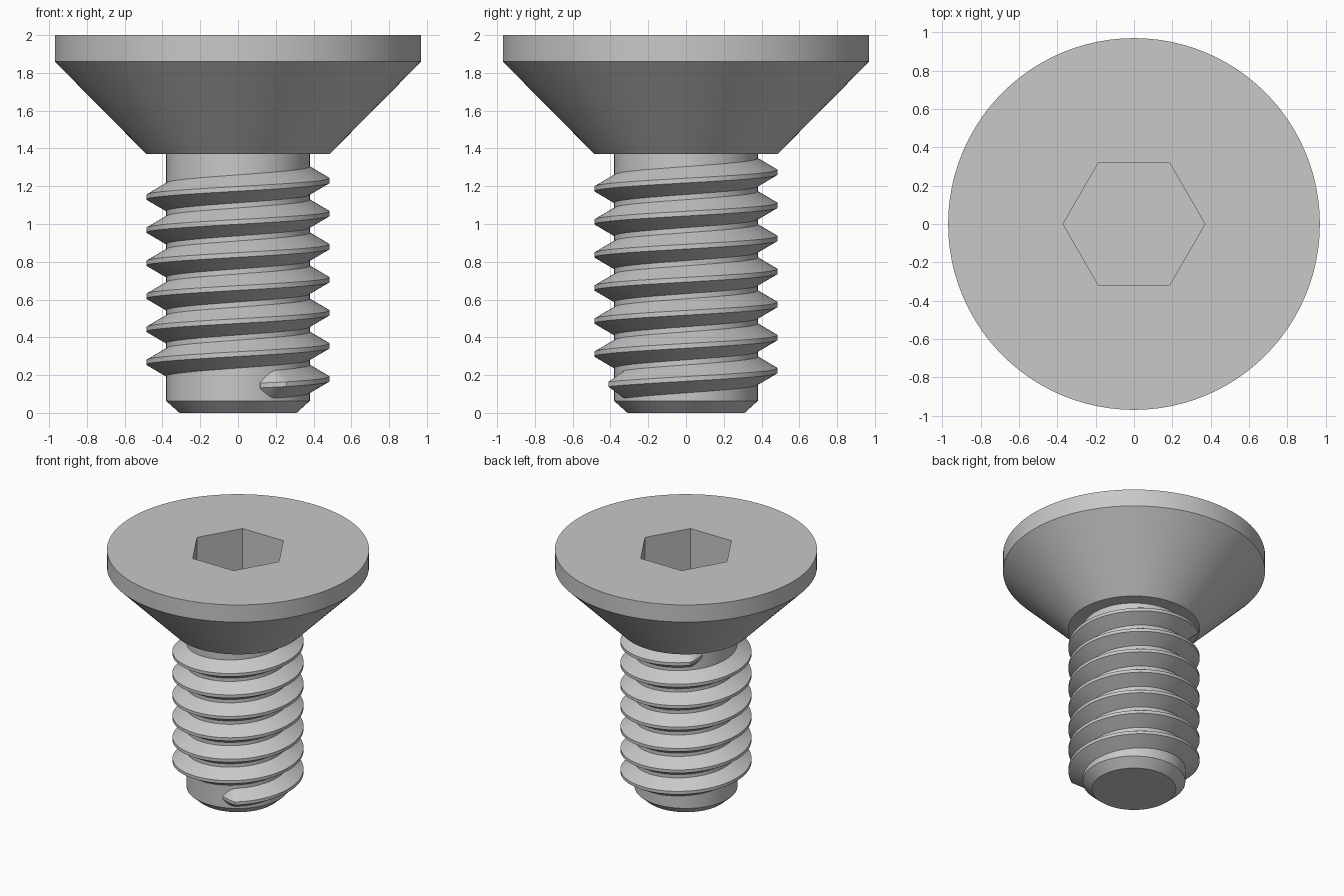
import bpy, bmesh
from math import sin, cos, pi, radians

default = bpy.data.objects.get("Cube")
if default:
    bpy.data.objects.remove(default, do_unlink=True)

steel = bpy.data.materials.new("grey steel")
steel.use_nodes = True
steel.diffuse_color = (0.58, 0.58, 0.58, 1)
steel.node_tree.nodes["Principled BSDF"].inputs["Base Color"].default_value = (0.58, 0.58, 0.58, 1)

SIDES = 96


def ring(bm, radius, z, sides=SIDES):
    return [bm.verts.new((radius * cos(2 * pi * i / sides), radius * sin(2 * pi * i / sides), z))
            for i in range(sides)]


def skin(bm, a, b):
    """Join two equal closed loops with quads."""
    n = len(a)
    for i in range(n):
        j = (i + 1) % n
        bm.faces.new((a[i], a[j], b[j], b[i]))


def lathe(bm, profile):
    rings = [ring(bm, r, z) for r, z in profile]
    for a, b in zip(rings, rings[1:]):
        skin(bm, a, b)
    return rings


def finish(name, bm):
    bmesh.ops.recalc_face_normals(bm, faces=bm.faces)
    mesh = bpy.data.meshes.new(name)
    bm.to_mesh(mesh)
    bm.free()
    mesh.materials.append(steel)
    obj = bpy.data.objects.new(name, mesh)
    bpy.context.collection.objects.link(obj)
    bpy.ops.object.select_all(action='DESELECT')
    obj.select_set(True)
    bpy.context.view_layer.objects.active = obj
    bpy.ops.object.shade_smooth_by_angle(angle=radians(25))
    return obj


# Body: chamfered shank, countersunk head and hexagonal socket in one shell
SHANK = 0.38
bm = bmesh.new()
rings = lathe(bm, [(0.31, 0), (SHANK, 0.063), (SHANK, 1.37), (0.485, 1.37), (0.97, 1.86), (0.97, 2)])
bm.faces.new(rings[0])
hex_top = ring(bm, 0.37, 2, 6)
hex_floor = ring(bm, 0.37, 1.53, 6)
skin(bm, hex_floor, hex_top)
bm.faces.new(hex_floor)
# Flat top between the rim and the socket, one sector per socket corner
rim = rings[-1]
step = SIDES // 6
for i in range(6):
    arc = [rim[(i * step + k) % SIDES] for k in range(step + 1)]
    bm.faces.new(arc + [hex_top[(i + 1) % 6], hex_top[i]])
finish("screw_body", bm)

# Thread: trapezoid section swept up a right-handed helix, tapering out at both ends
PITCH, CREST, FLAT, ROOT = 0.175, 0.485, 0.0125, 0.374
START, END, TAPER = -72, 6 * 360 + 143, 14
bm = bmesh.new()
tip = [START + TAPER * k / 6 for k in range(6)]
turns = 580
middle = [START + TAPER + (END - START - 2 * TAPER) * k / turns for k in range(turns + 1)]
angles = tip + middle + [START + END - a for a in reversed(tip)]
previous = None
for angle in angles:
    t = min(1, (angle - START) / TAPER, (END - angle) / TAPER)
    a = radians(angle)
    z = 0.18 + PITCH * angle / 360
    crest = SHANK + 0.004 + (CREST - SHANK - 0.004) * t
    half = FLAT + 0.008 + 0.057 * sin(t * pi / 2)
    section = [bm.verts.new((r * cos(a), r * sin(a), z + dz)) for r, dz in
               ((ROOT, -half), (crest, -FLAT), (crest, FLAT), (ROOT, half))]
    if previous:
        skin(bm, previous, section)
    else:
        bm.faces.new(section)
    previous = section
bm.faces.new(previous)
finish("screw_thread", bm)
